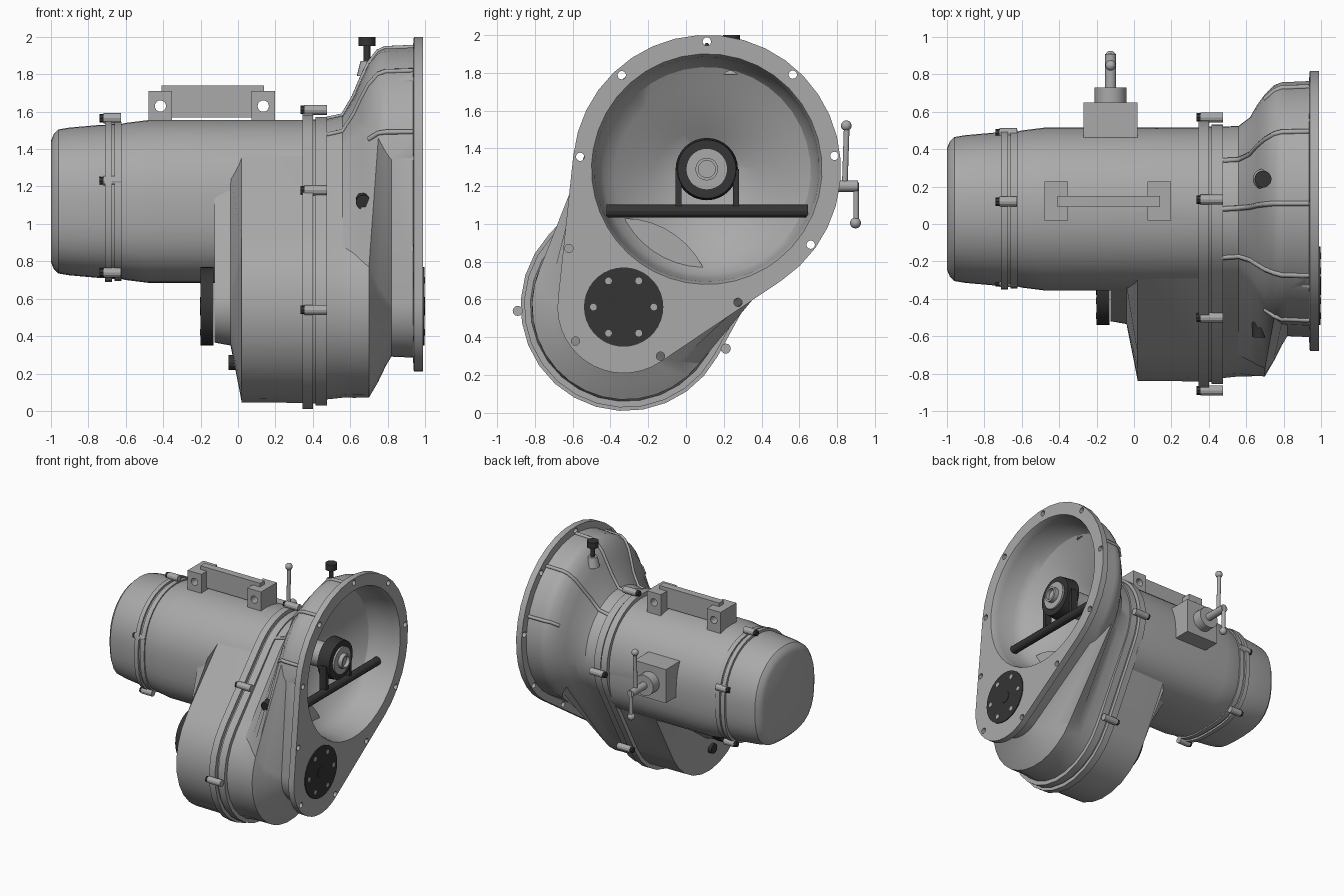
import bpy, bmesh, math
from mathutils import Vector, Matrix

if "Cube" in bpy.data.objects:
    bpy.data.objects.remove(bpy.data.objects["Cube"])

def material(name, v):
    m = bpy.data.materials.new(name)
    m.diffuse_color = (v, v, v, 1)
    m.use_nodes = True
    m.node_tree.nodes["Principled BSDF"].inputs["Base Color"].default_value = m.diffuse_color
    return m

GREY = material("cast grey", 0.4)
DARK = material("dark steel", 0.035)
N = 40
UP, LOW = (0.08, 1.12), (-0.32, 0.565)   # main and transfer shaft centres (y, z)
BC, FC = (.11, 1.29), (-.33, .56)        # bell and output flange centres

def finish(name, bm, mat):
    bmesh.ops.recalc_face_normals(bm, faces=bm.faces)
    me = bpy.data.meshes.new(name)
    bm.to_mesh(me)
    bm.free()
    ob = bpy.data.objects.new(name, me)
    bpy.context.collection.objects.link(ob)
    me.materials.append(mat)
    return ob

def loft(name, rings, mat=GREY):
    bm = bmesh.new()
    loops = [[bm.verts.new(p) for p in r] for r in rings]
    for a, b in zip(loops, loops[1:]):
        for i in range(len(a)):
            j = (i + 1) % len(a)
            bm.faces.new((a[i], a[j], b[j], b[i]))
    bm.faces.new(loops[0])
    bm.faces.new(loops[-1])
    return finish(name, bm, mat)

def on_circle(x, c, r, a):
    return (x, c[0] + r * math.cos(a), c[1] + r * math.sin(a))

def tangent(c1, r1, c2, r2):
    # direction between two circles and half angle of the upper arc
    dy, dz = c1[0] - c2[0], c1[1] - c2[1]
    return math.atan2(dz, dy), math.acos((r2 - r1) / math.hypot(dy, dz))

def arcs(x, c1, r1, c2, r2, phi, half, gap=0):
    n1, n2 = 24, 16
    up = [phi - half + gap + 2 * (half - gap) * i / (n1 - 1) for i in range(n1)]
    rest = math.pi - half - gap
    low = [phi + math.pi - rest + 2 * rest * i / (n2 - 1) for i in range(n2)]
    return [on_circle(x, c1, r1, a) for a in up] + [on_circle(x, c2, r2, a) for a in low]

def hull(x, c1, r1, c2, r2):
    # belt-shaped outline round two circles
    return arcs(x, c1, r1, c2, r2, *tangent(c1, r1, c2, r2))

def circle(x, c, r):
    # plain circle whose points line up with the bell flange outline
    return arcs(x, c, r, c, r, *tangent(BC, .71, FC, .35), gap=.06)

def squircle(x, r):
    # case section: round above, squarer below
    pts = []
    for i in range(N):
        a = 2 * math.pi * i / N
        cs, sn = math.cos(a), math.sin(a)
        e = 2.15 if sn >= 0 else 2.9
        k = r / (abs(cs) ** e + abs(sn) ** e) ** (1 / e)
        pts.append((x, UP[0] + k * cs, UP[1] + k * sn))
    return pts

def rods(name, items, mat=GREY, seg=20):
    # items: (start, end, radius[, end radius])
    bm = bmesh.new()
    for p, q, r, *r2 in items:
        p, q = Vector(p), Vector(q)
        rot = (q - p).to_track_quat('Z', 'Y').to_matrix().to_4x4()
        bmesh.ops.create_cone(bm, cap_ends=True, segments=seg, radius1=r, radius2=r2[0] if r2 else r,
                              depth=(q - p).length, matrix=Matrix.Translation((p + q) / 2) @ rot)
    return finish(name, bm, mat)

def box(name, lo, hi, mat=GREY):
    bm = bmesh.new()
    lo, hi = Vector(lo), Vector(hi)
    bmesh.ops.create_cube(bm, size=1, matrix=Matrix.Translation((lo + hi) / 2) @ Matrix.Diagonal((*(hi - lo), 1)))
    return finish(name, bm, mat)

def ball(name, c, r):
    bm = bmesh.new()
    bmesh.ops.create_uvsphere(bm, u_segments=16, v_segments=10, radius=r, matrix=Matrix.Translation(c))
    return finish(name, bm, GREY)

def cut(ob, items):
    c = rods("cutter", items)
    c.hide_render = True
    m = ob.modifiers.new("holes", 'BOOLEAN')
    m.operation, m.solver, m.object = 'DIFFERENCE', 'EXACT', c
    bpy.context.view_layer.objects.active = ob
    bpy.ops.object.modifier_apply(modifier=m.name)
    bpy.data.objects.remove(c)

# tail case, main case and their bolted joint
loft("tail_case", [squircle(-1, .325), squircle(-.985, .36), squircle(-.96, .385), squircle(-.9, .395),
                   squircle(-.73, .41), squircle(-.62, .41)])
loft("tail_flange", [squircle(x, r) for x, r in
                     ((-.71, .41), (-.71, .43), (-.675, .43), (-.675, .415), (-.66, .415), (-.66, .425), (-.622, .425), (-.622, .41))])
loft("main_case", [squircle(-.64, .41), squircle(-.6, .42), squircle(-.48, .435), squircle(.36, .435)])

def joint_bolts(name, spots, x0, x1):
    rods(name + "_lugs", [((x0 + .02, y, z), (x1, y, z), .027) for y, z in spots], seg=12)
    rods(name + "_bolt_heads", [((x0, y, z), (x0 + .03, y, z), .023) for y, z in spots], DARK, 8)

joint_bolts("tail", [(.12, 1.565), (.485, 1.23), (-.31, 1.23), (-.22, .74), (.38, .74)], -.74, -.625)

# transfer case lobe with its bolted joint
loft("transfer_case", [hull(-.125, UP, .42, LOW, .2), hull(-.04, UP, .43, LOW, .215),
                       hull(.02, UP, .435, LOW, .52), hull(.36, UP, .437, LOW, .523)])
loft("case_flange", [hull(x, UP, .44 + d, LOW, .525 + d) for x, d in
                     ((.345, 0), (.345, .03), (.4, .03), (.4, 0), (.415, 0), (.415, .012), (.475, .012), (.475, -.02))])
joint_bolts("case", [(.13, 1.61), (.57, 1.1), (-.5, 1.18), (-.89, .54), (.21, .34)], .335, .475)

# bell housing: outer skin, flange, then the hollow bowl
outer = [(.47, UP, .44, LOW, .505), (.56, (.085, 1.14), .44, LOW, .495), (.62, (.09, 1.2), .48, LOW, .495),
         (.66, (.1, 1.235), .54, LOW, .495), (.70, (.105, 1.27), .59, LOW, .495), (.75, BC, .632, LOW, .41),
         (.79, BC, .65, FC, .32), (.82, BC, .65, FC, .27), (.935, BC, .655, FC, .275)]
rings = [hull(*s) for s in outer]
rings += [hull(.94, BC, .71, FC, .35), hull(.99, BC, .71, FC, .35)]
rings += [circle(.99, BC, .61), circle(.98, BC, .605), circle(.93, BC, .595), circle(.8, BC, .58), circle(.74, (.11, 1.28), .55),
          circle(.69, (.1, 1.25), .48), circle(.64, (.095, 1.22), .40), circle(.57, (.095, 1.22), .28), circle(.51, (.11, 1.26), .14)]
bell = loft("bell_housing", rings)
holes = [(.11, 1.965), (-.34, 1.787), (.565, 1.79), (-.56, 1.355), (.785, 1.36), (.66, .89),
         (-.62, .87), (-.585, .38), (-.135, .3), (.275, .585)]
cut(bell, [((.9, y, z), (1.02, y, z), .022) for y, z in holes])
rods("inner_boss", [((.5, *FC), (.69, *FC), .47)], seg=N)

# ribs following the bell skin
for k, deg in enumerate((90, 54, 126, 18, 162)):
    cu = bpy.data.curves.new("bell_rib", 'CURVE')
    cu.dimensions, cu.bevel_depth, cu.bevel_resolution = '3D', .014, 1
    sp = cu.splines.new('POLY')
    path = [on_circle(*s[:3], math.radians(deg)) for s in outer[0 if k < 3 else 4:]]
    sp.points.add(len(path) - 1)
    for pt, p in zip(sp.points, path):
        pt.co = (*p, 1)
    cu.materials.append(GREY)
    bpy.context.collection.objects.link(bpy.data.objects.new("bell_rib", cu))

# output flanges front and back, with ring of bolts
def output(name, x0, x1, xbolt):
    rods(name, [((x0, *FC), (x1, *FC), .21)], DARK, 36)
    ends = [(FC[0] + .16 * math.cos(a), FC[1] + .16 * math.sin(a)) for a in (i * math.pi / 3 for i in range(6))]
    rods(name + "_bolts", [((min(x0, xbolt), *e), (max(x1, xbolt), *e), .018) for e in ends], GREY, 12)
    rods(name + "_centre", [((min(x0, xbolt), *FC), (max(x1, xbolt), *FC), .05)], DARK)

output("front_output", .97, .997, 1.0)
output("rear_output", -.2, -.13, -.203)
rods("drain_plug", [((-.05, -.3, .26), (.02, -.3, .26), .04)], DARK, 12)

# input shaft, release bearing and fork
rods("input_sleeve", [((.5, *BC), (.8, *BC), .1), ((.78, *BC), (.885, *BC), .11)], seg=28)
rods("release_bearing", [((.77, *BC), (.87, *BC), .165, .155)], DARK, 32)
hub = rods("bearing_hub", [((.87, *BC), (.92, *BC), .06)], seg=24)
cut(hub, [((.89, *BC), (.95, *BC), .045)])
rods("fork_bar", [((.83, -.42, 1.068), (.83, .645, 1.068), .034)], DARK, 12)
for y in (-.04, .265):
    box("fork_arm", (.79, y - .016, 1.08), (.85, y + .016, 1.29), DARK)

# lifting bracket on top
spots = [((x, -.1, 1.63), (x, .4, 1.63), .03) for x in (-.415, .135)]
cut(box("bracket_bar", (-.41, .09, 1.57), (.14, .15, 1.74)), spots)
for x in (-.415, .135):
    cut(box("bracket_block", (x - .063, .02, 1.53), (x + .063, .228, 1.71)), spots)

# shifter block with two ball levers
box("shifter_block", (-.27, .42, 1.06), (.02, .65, 1.34))
rods("shifter_shaft", [((-.125, .64, 1.2), (-.125, .73, 1.2), .085), ((-.125, .72, 1.2), (-.125, .91, 1.2), .03),
                       ((-.125, .84, 1.2), (-.125, .85, 1.5), .015), ((-.125, .9, 1.22), (-.125, .9, 1.0), .015)])
ball("lever_ball_upper", (-.125, .848, 1.52), .028)
ball("lever_ball_lower", (-.125, .897, 1.005), .029)

# breather on top of the bell and sensor on its front
rods("breather_boss", [((.69, .24, 1.79), (.69, .24, 1.87), .055, .035)])
rods("breather_cap", [((.69, .24, 1.84), (.69, .24, 1.96), .018), ((.69, .24, 1.95), (.69, .24, 2), .045)], DARK)
rods("side_sensor", [((.67, -.48, 1.14), (.67, -.6, 1.115), .04)], DARK, 16)

for ob in bpy.context.collection.objects:
    ob.select_set(ob.type == 'MESH')
bpy.context.view_layer.objects.active = bell
bpy.ops.object.shade_smooth_by_angle(angle=math.radians(28))
